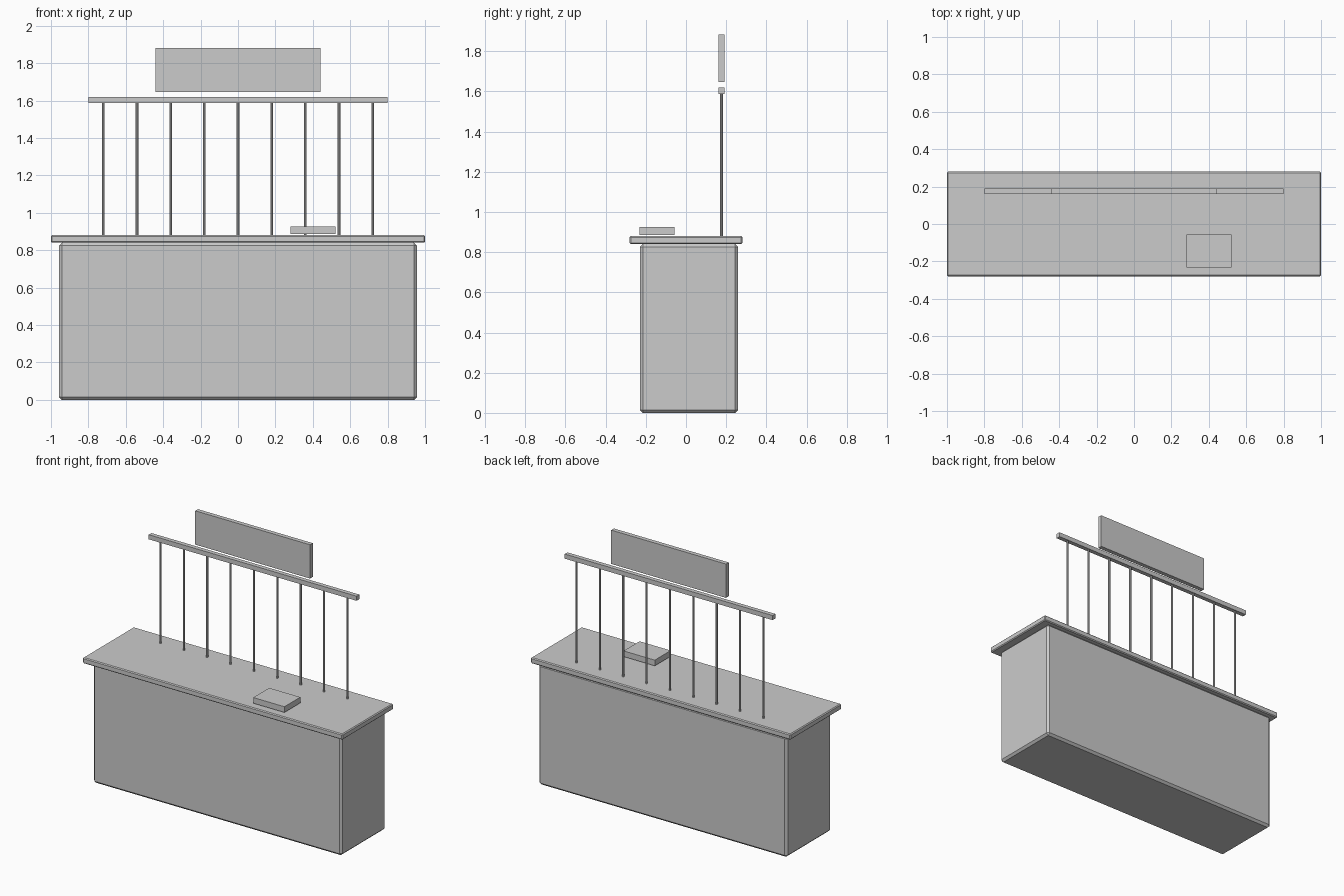
import bpy

if "Cube" in bpy.data.objects:
    bpy.data.objects.remove(bpy.data.objects["Cube"])

grey = bpy.data.materials.new("plain_grey")
grey.diffuse_color = (0.6, 0.6, 0.6, 1)
grey.use_nodes = True
grey.node_tree.nodes["Principled BSDF"].inputs["Base Color"].default_value = grey.diffuse_color


def box(name, lo, hi, bevel=0):
    """Axis-aligned box between two corners, with optional chamfered edges."""
    centre = [(a + b) / 2 for a, b in zip(lo, hi)]
    bpy.ops.mesh.primitive_cube_add(size=1, location=centre)
    ob = bpy.context.object
    ob.name = name
    ob.scale = [b - a for a, b in zip(lo, hi)]
    bpy.ops.object.transform_apply(location=False, rotation=False, scale=True)
    ob.data.materials.append(grey)
    if bevel:
        mod = ob.modifiers.new("chamfer", 'BEVEL')
        mod.width = bevel
        mod.segments = 1
    return ob


# Counter body and overhanging top
box("counter_body", (-0.957, -0.23, 0), (0.957, 0.26, 0.84), 0.015)
box("counter_top", (-1, -0.28, 0.84), (1, 0.28, 0.88), 0.006)

# Row of thin posts carrying the rail
POST_Y = 0.176
for i in range(9):
    bpy.ops.mesh.primitive_cylinder_add(
        vertices=8, radius=0.007, depth=0.715,
        location=(-0.72 + 0.18 * i, POST_Y, 1.2325))
    post = bpy.context.object
    post.name = f"post_{i + 1}"
    post.data.materials.append(grey)

box("top_rail", (-0.8, 0.161, 1.588), (0.8, 0.191, 1.62))

# Sign board floating above the rail
box("sign_board", (-0.442, 0.161, 1.647), (0.442, 0.191, 1.882))

# Tray on the counter
box("tray", (0.28, -0.232, 0.886), (0.52, -0.057, 0.926))
